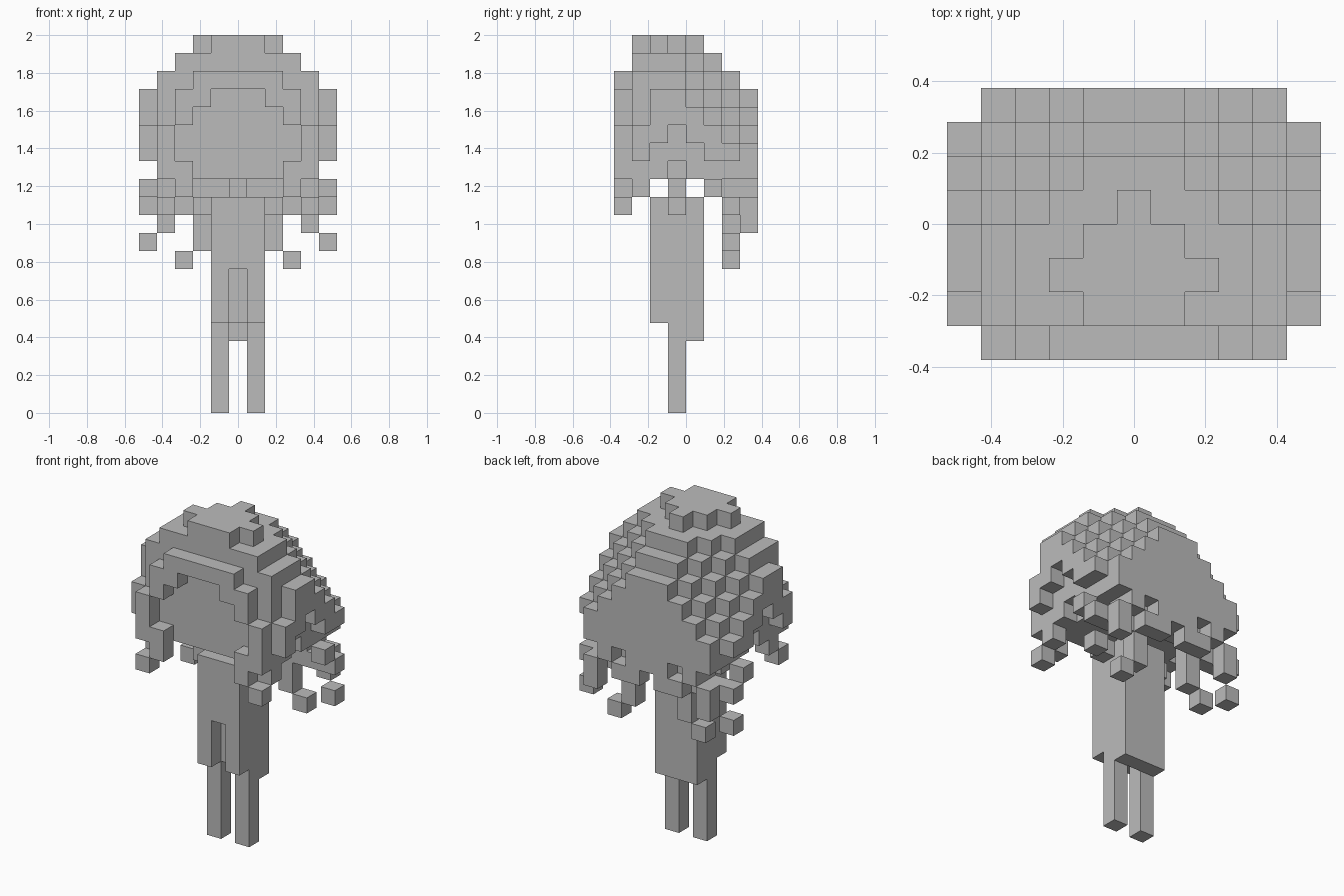
import bpy, bmesh, math
from mathutils import Vector

if "Cube" in bpy.data.objects:
    bpy.data.objects.remove(bpy.data.objects["Cube"])

U = 2 / 21  # edge length of one block

mat = bpy.data.materials.new("plain_grey")
mat.diffuse_color = (0.5, 0.5, 0.5, 1)
mat.use_nodes = True
mat.node_tree.nodes["Principled BSDF"].inputs["Base Color"].default_value = mat.diffuse_color


def block(xs, js, zs):
    """Blocks in inclusive ranges (column, depth, layer), mirrored in x."""
    out = set()
    for x in range(xs[0], xs[1] + 1):
        for j in range(js[0], js[1] + 1):
            for z in range(zs[0], zs[1] + 1):
                out |= {(x, j, z), (-x, j, z)}
    return out


def cells(*items):
    out = set()
    for x, j, z in items:
        out |= {(x, j, z), (-x, j, z)}
    return out


parts = {}

# Legs, coat-like torso with a front slit, shoulder stubs and neck
parts["legs"] = block((1, 1), (3, 3), (0, 4))
parts["torso"] = (block((0, 1), (2, 4), (5, 11)) | block((0, 1), (4, 4), (4, 4))) \
    - block((0, 0), (2, 2), (5, 7))
parts["shoulders"] = cells((2, 3, 11))
parts["neck"] = cells((0, 3, 12))

# Face plane, set one block behind the hair opening
parts["face"] = block((0, 3), (1, 1), (13, 17))

# Top layer of the hair per depth row, from the centre column outward
tops = {
    1: (20, 20, 19, 19, 18, 15),
    2: (20, 20, 20, 19, 18, 17),
    3: (20, 20, 19, 19, 18, 17),
    4: (20, 19, 19, 18, 17, 16),
    5: (19, 19, 18, 17, 16, 15),
    6: (18, 18, 17, 16, 15, 14),
    7: (17, 17, 16, 15, 14),
}
side_low = {1: 14, 2: 15, 3: 16, 4: 15, 5: 14, 6: 14}
hair = set()
for j, row in tops.items():
    for x, top in enumerate(row):
        low = side_low[j] if x == 5 else 13
        if (x, j) == (4, 3):
            low = 14
        hair |= block((x, x), (j, j), (low, top))
parts["hair_cap"] = hair - parts["face"]

# Front fringe framing the face
parts["front_fringe"] = (block((0, 1), (0, 0), (18, 18)) | block((2, 2), (0, 0), (17, 18))
                         | block((3, 3), (0, 0), (16, 17)) | block((3, 3), (0, 0), (12, 13))
                         | block((4, 4), (0, 0), (13, 15))
                         | cells((4, 0, 11), (4, 1, 12)))

# Ragged strand ends at the back
parts["back_strands"] = (block((0, 1), (7, 7), (12, 12)) | block((0, 3), (6, 6), (12, 12))
                         | cells((3, 7, 12), (4, 7, 11), (4, 7, 10), (3, 6, 11), (4, 6, 11),
                                 (1, 7, 11), (2, 6, 11), (2, 7, 11), (2, 6, 10), (2, 6, 9),
                                 (5, 5, 12), (5, 6, 11), (5, 6, 9), (3, 6, 8)))

solid = set().union(*parts.values())
DIRS = [(1, 0, 0), (-1, 0, 0), (0, 1, 0), (0, -1, 0), (0, 0, 1), (0, 0, -1)]


def build(name, vox):
    """Skin the blocks with outward faces only, merging flat areas."""
    bm = bmesh.new()
    for c in sorted(vox):
        centre = Vector((c[0], c[1] - 3.5, c[2] + 0.5))
        for d in DIRS:
            if tuple(a + b for a, b in zip(c, d)) in solid:
                continue
            n = Vector(d)
            a = Vector((d[1], d[2], d[0]))
            b = n.cross(a)
            quad = [centre + (n + s * a + t * b) / 2
                    for s, t in ((-1, -1), (1, -1), (1, 1), (-1, 1))]
            bm.faces.new([bm.verts.new(p * U) for p in quad])
    bmesh.ops.remove_doubles(bm, verts=bm.verts, dist=1e-4)
    bmesh.ops.dissolve_limit(bm, angle_limit=math.radians(1), verts=bm.verts, edges=bm.edges)
    me = bpy.data.meshes.new(name)
    bm.to_mesh(me)
    bm.free()
    me.materials.append(mat)
    bpy.context.collection.objects.link(bpy.data.objects.new(name, me))


for part, vox in parts.items():
    build(part, vox)
